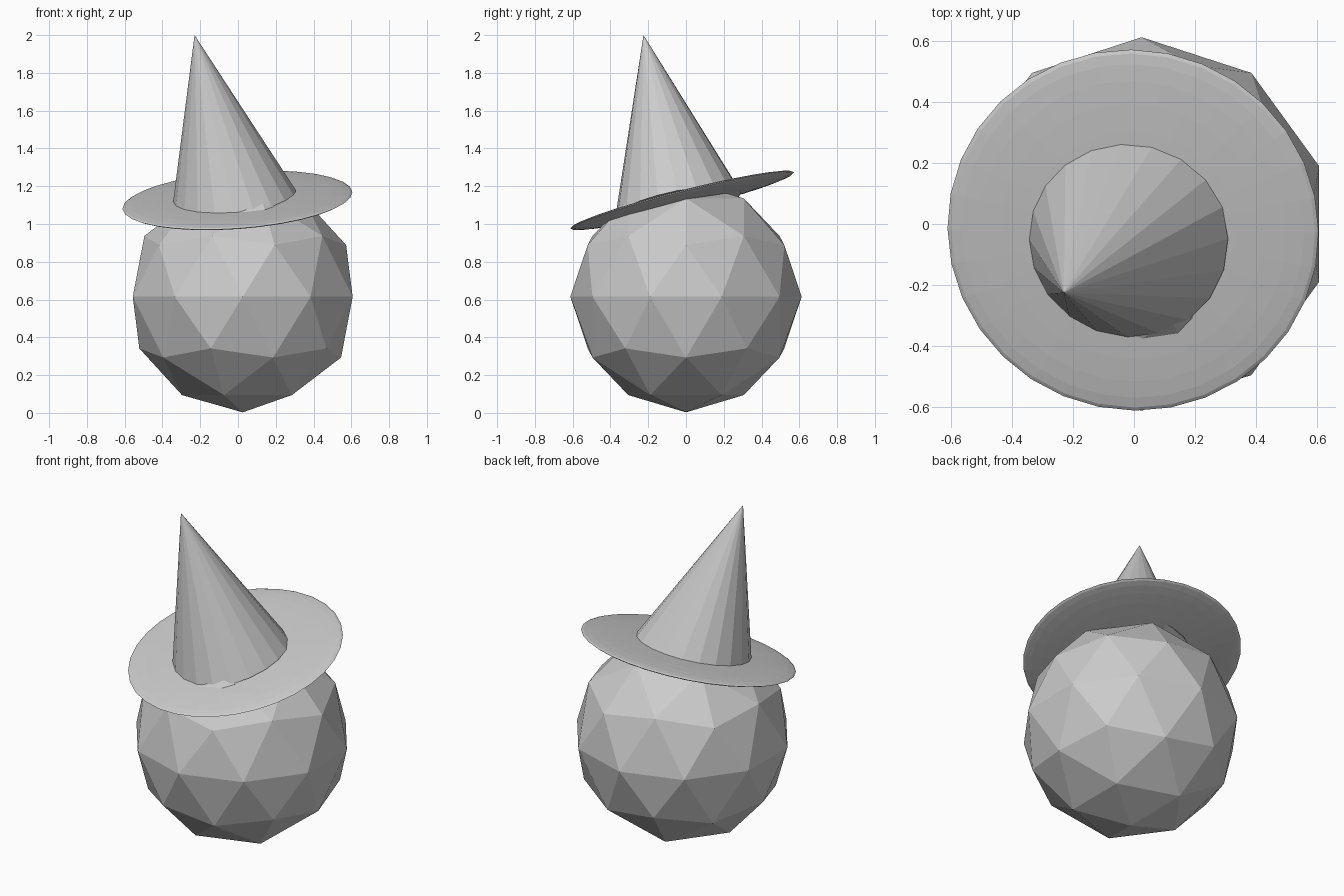
import bpy
from mathutils import Vector

cube = bpy.data.objects.get("Cube")
if cube:
    bpy.data.objects.remove(cube, do_unlink=True)

# One plain grey for everything
grey = bpy.data.materials.new("plain_grey")
grey.use_nodes = True
colour = (0.6, 0.6, 0.6, 1)
grey.diffuse_color = colour
grey.node_tree.nodes["Principled BSDF"].inputs["Base Color"].default_value = colour


def finish(name, axis=Vector((0, 0, 1))):
    """Name the new primitive, lean its z axis along axis and colour it."""
    part = bpy.context.object
    part.name = name
    part.rotation_mode = 'QUATERNION'
    part.rotation_quaternion = Vector((0, 0, 1)).rotation_difference(axis)
    part.data.materials.append(grey)
    return part


# Faceted ball head
bpy.ops.mesh.primitive_ico_sphere_add(subdivisions=2, radius=0.612,
                                      location=(0.025, 0, 0.615))
finish("head")

# Hat brim: a flattened, tilted sphere
bpy.ops.mesh.primitive_uv_sphere_add(segments=32, ring_count=16, radius=1,
                                     location=(-0.003, -0.02, 1.125))
brim = finish("hat_brim", Vector((-0.075, -0.252, 1)))
brim.scale = (0.61, 0.61, 0.03)

# Hat cone: leaning to its tip, with the base sunk into the brim
tip = Vector((-0.23, -0.225, 2))
axis = Vector((-0.23, -0.205, 1)).normalized()
length = 0.94
bpy.ops.mesh.primitive_cone_add(vertices=20, radius1=0.34, radius2=0, depth=length,
                                location=tip - axis * length / 2)
finish("hat_cone", axis)
